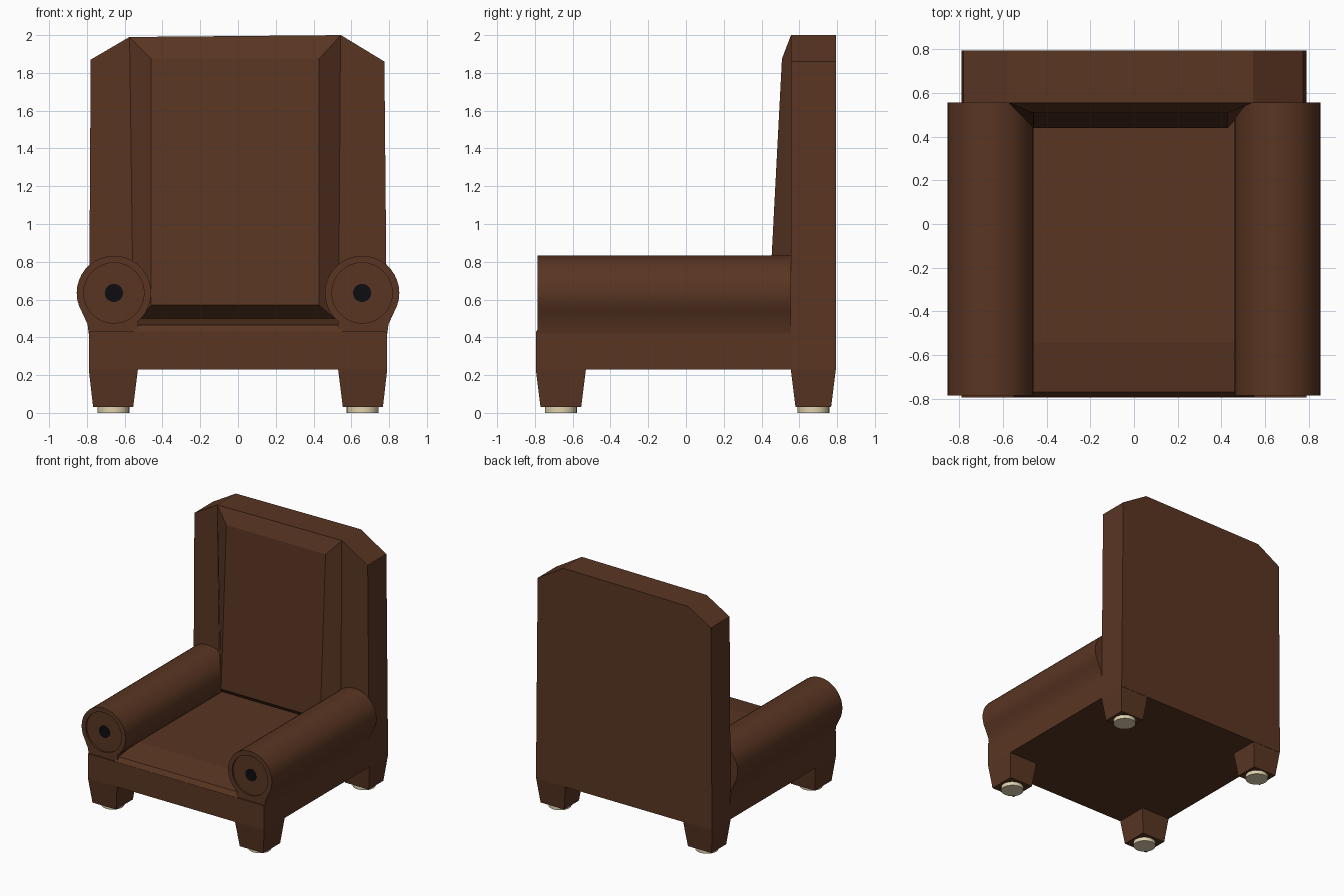
import bpy, bmesh
from math import cos, sin, pi, radians

if "Cube" in bpy.data.objects:
    bpy.data.objects.remove(bpy.data.objects["Cube"])


def material(name, color):
    m = bpy.data.materials.new(name)
    m.diffuse_color = (*color, 1)
    m.use_nodes = True
    m.node_tree.nodes["Principled BSDF"].inputs["Base Color"].default_value = m.diffuse_color
    return m


BROWN = material("brown_leather", (0.10, 0.036, 0.016))
CREAM = material("cream_pad", (0.75, 0.65, 0.43))
BLACK = material("black_button", (0.004, 0.004, 0.005))


def loft(name, loops, mat):
    """Bridge equal-length closed loops and cap both ends."""
    bm = bmesh.new()
    rings = [[bm.verts.new(p) for p in loop] for loop in loops]
    n = len(rings[0])
    for a, b in zip(rings, rings[1:]):
        for i in range(n):
            j = (i + 1) % n
            bm.faces.new((a[i], a[j], b[j], b[i]))
    bm.faces.new(rings[0])
    bm.faces.new(rings[-1])
    bmesh.ops.recalc_face_normals(bm, faces=bm.faces)
    me = bpy.data.meshes.new(name)
    bm.to_mesh(me)
    bm.free()
    ob = bpy.data.objects.new(name, me)
    bpy.context.collection.objects.link(ob)
    me.materials.append(mat)
    return ob


def activate(ob):
    bpy.ops.object.select_all(action='DESELECT')
    ob.select_set(True)
    bpy.context.view_layer.objects.active = ob


def smooth(ob):
    activate(ob)
    bpy.ops.object.shade_smooth_by_angle(angle=radians(30))


def rect(x0, x1, y0, y1, z):
    return [(x0, y0, z), (x1, y0, z), (x1, y1, z), (x0, y1, z)]


def circle_xz(cx, y, cz, r, n=32):
    return [(cx + r * cos(2 * pi * i / n), y, cz + r * sin(2 * pi * i / n)) for i in range(n)]


def circle_xy(cx, cy, z, r, n=24):
    return [(cx + r * cos(2 * pi * i / n), cy + r * sin(2 * pi * i / n), z) for i in range(n)]


# Base frame
loft("base", [rect(-0.79, 0.79, -0.795, 0.56, z) for z in (0.23, 0.43)], BROWN)

# Backrest slab with clipped top corners
outline = [(-0.79, 0.23), (0.79, 0.23), (0.775, 1.86), (0.545, 2.0), (-0.575, 1.99), (-0.78, 1.87)]
loft("backrest", [[(x, y, z) for x, z in outline] for y in (0.555, 0.795)], BROWN)

# Back cushion: bevelled panel leaning forward at the bottom
loft("back_cushion", [
    [(-0.555, 0.556, 0.48), (0.535, 0.556, 0.48), (0.545, 0.556, 2.0), (-0.575, 0.556, 1.99)],
    [(-0.46, 0.44, 0.57), (0.43, 0.44, 0.57), (0.43, 0.508, 1.875), (-0.46, 0.508, 1.875)],
], BROWN)

# Seat cushion with a sloping front edge
seat = [(-0.793, 0.42), (-0.793, 0.43), (-0.77, 0.465), (-0.54, 0.50), (0.56, 0.50), (0.56, 0.42)]
loft("seat", [[(x, y, z) for y, z in seat] for x in (-0.55, 0.55)], BROWN)

# Rolled arms with recessed round fronts and buttons
CX, CZ, R = 0.657, 0.635, 0.197
for side, s in (("left", -1), ("right", 1)):
    prof = [(CX + R * cos(radians(a)), CZ + R * sin(radians(a))) for a in range(-30, 231, 10)]
    prof += [(0.53, 0.42), (0.79, 0.42), (0.797, 0.47)]
    arm = loft(side + "_arm", [[(s * x, y, z) for x, z in prof] for y in (-0.785, 0.556)], BROWN)
    cutter = loft("cutter", [circle_xz(s * CX, -0.85, CZ, 0.16),
                             circle_xz(s * CX, -0.772, CZ, 0.16)], BROWN)
    cutter.hide_render = True
    cut = arm.modifiers.new("recess", 'BOOLEAN')
    cut.operation = 'DIFFERENCE'
    cut.object = cutter
    activate(arm)
    bpy.ops.object.modifier_apply(modifier="recess")
    bpy.data.objects.remove(cutter)
    smooth(arm)
    smooth(loft(side + "_arm_button", [circle_xz(s * CX, y, CZ, 0.048) for y in (-0.776, -0.765)], BLACK))

# Tapered legs with round pads
for side, s in (("left", -1), ("right", 1)):
    for end, y0, y1, b0, b1 in (("front", -0.795, -0.53, -0.77, -0.555),
                                ("back", 0.555, 0.793, 0.58, 0.768)):
        loft(f"{end}_{side}_leg", [rect(s * 0.555, s * 0.767, b0, b1, 0.03),
                                   rect(s * 0.53, s * 0.79, y0, y1, 0.23)], BROWN)
        smooth(loft(f"{end}_{side}_pad", [circle_xy(s * 0.66, (b0 + b1) / 2, z, 0.085)
                                          for z in (0, 0.032)], CREAM))
